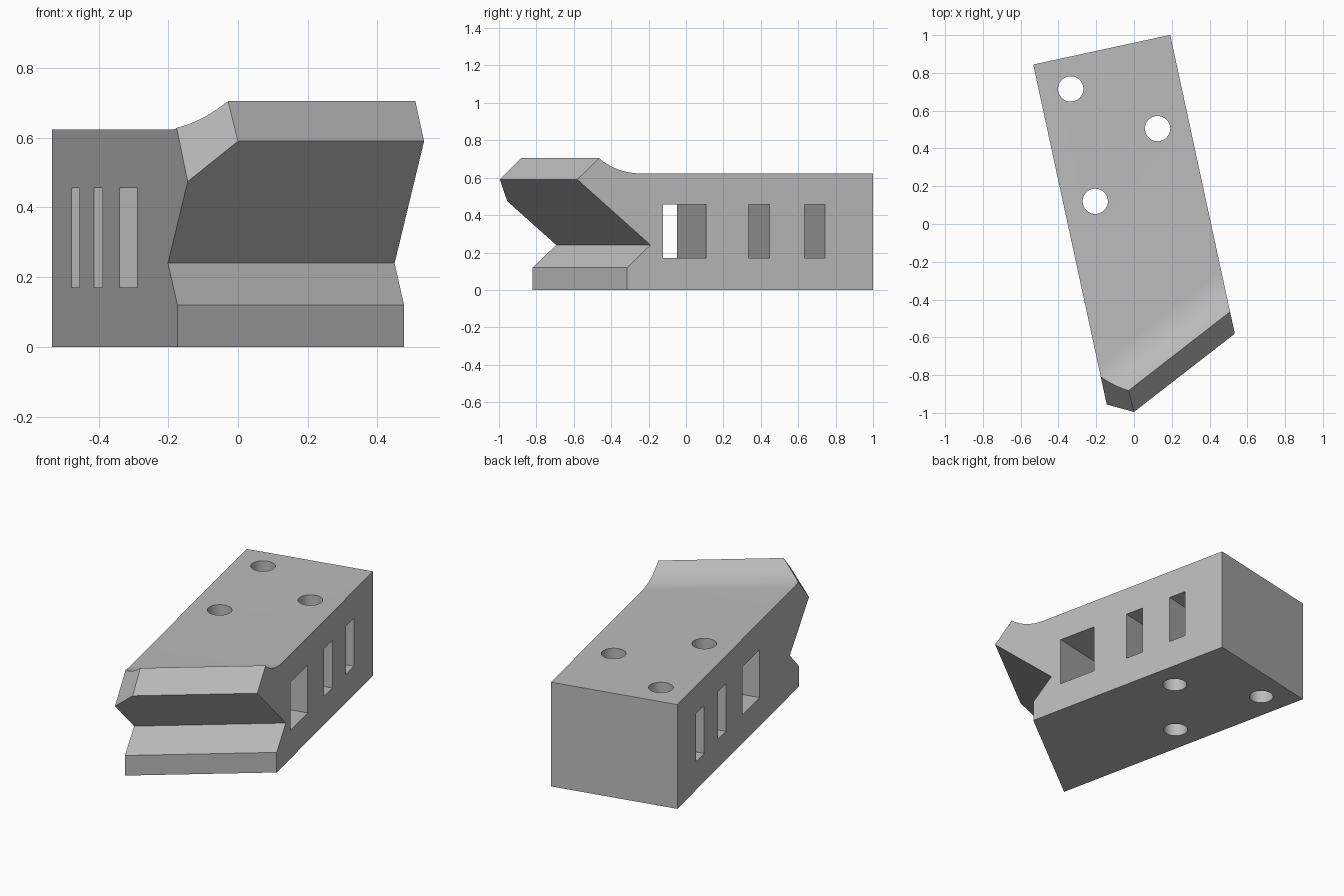
import bpy, bmesh, math
from mathutils import Vector, Matrix

if "Cube" in bpy.data.objects:
    bpy.data.objects.remove(bpy.data.objects["Cube"])

TURN = math.radians(12.2)       # block rotation
JAW = math.radians(37.8)        # direction of the jaw edge
U = Vector((math.cos(TURN), math.sin(TURN), 0))
V = Vector((-math.sin(TURN), math.cos(TURN), 0))
D = Vector((math.cos(JAW), math.sin(JAW), 0))
N = Vector((math.sin(JAW), -math.cos(JAW), 0))
Z = Vector((0, 0, 1))
LEFT, RIGHT, BACK = -0.343, 0.399, 0.938

grey = bpy.data.materials.new("light_grey")
grey.diffuse_color = (0.5, 0.5, 0.5, 1)
grey.use_nodes = True
grey.node_tree.nodes["Principled BSDF"].inputs["Base Color"].default_value = grey.diffuse_color


def add_object(name, bm):
    bmesh.ops.recalc_face_normals(bm, faces=bm.faces)
    mesh = bpy.data.meshes.new(name)
    bm.to_mesh(mesh)
    bm.free()
    obj = bpy.data.objects.new(name, mesh)
    bpy.context.collection.objects.link(obj)
    mesh.materials.append(grey)
    return obj


# Jaw profile: (distance towards the jaw, height)
profile = [(-2, 0), (0.541, 0), (0.541, 0.12), (0.425, 0.24),
           (0.786, 0.59), (0.679, 0.705)]
start, base, run, rise = 0.475, 0.623, 0.204, 0.082
radius = (run * run + rise * rise) / (2 * rise)
sweep = math.asin(run / radius)
for i in range(11, -1, -1):     # hollow curve behind the lip
    a = sweep * i / 12
    profile.append((start + radius * math.sin(a), base + radius * (1 - math.cos(a))))
profile.append((-2, base))

# Block: sweep the profile along the jaw, then trim its sides, back and tip corner
bm = bmesh.new()
face = bm.faces.new([bm.verts.new(N * p + Z * z - D * 4) for p, z in profile])
swept = bmesh.ops.extrude_face_region(bm, geom=[face])["geom"]
bmesh.ops.translate(bm, vec=D * 8, verts=[g for g in swept if isinstance(g, bmesh.types.BMVert)])
bmesh.ops.recalc_face_normals(bm, faces=bm.faces)
trims = [(U * LEFT, -U), (U * RIGHT, U), (V * BACK, V),
         (Vector((0, -0.995, 0.59)), Vector((-0.576, -0.648, 0.498)))]
for point, normal in trims:
    cut = bmesh.ops.bisect_plane(bm, geom=bm.verts[:] + bm.edges[:] + bm.faces[:],
                                 plane_co=point, plane_no=normal, clear_outer=True)
    rim = [g for g in cut["geom_cut"] if isinstance(g, bmesh.types.BMEdge)]
    bmesh.ops.holes_fill(bm, edges=rim, sides=0)
block = add_object("clamp_block", bm)

# Cutters: three bolt holes and three cross slots
cutters = []
for x, y in [(-0.335, 0.715), (0.125, 0.505), (-0.205, 0.12)]:
    bm = bmesh.new()
    bmesh.ops.create_cone(bm, cap_ends=True, segments=48, radius1=0.067, radius2=0.067,
                          depth=2, matrix=Matrix.Translation((x, y, 0.3)))
    cutters.append(add_object("bolt_hole_cutter", bm))
for v0, v1 in [(0.563, 0.673), (0.256, 0.37), (-0.213, 0.024)]:
    bm = bmesh.new()
    place = (Matrix.Rotation(TURN, 4, 'Z') @ Matrix.Translation((0, (v0 + v1) / 2, 0.313))
             @ Matrix.Diagonal((2, v1 - v0, 0.286, 1)))
    bmesh.ops.create_cube(bm, size=1, matrix=place)
    cutters.append(add_object("slot_cutter", bm))

bpy.context.view_layer.objects.active = block
for cutter in cutters:
    mod = block.modifiers.new("cut", 'BOOLEAN')
    mod.operation, mod.solver, mod.object = 'DIFFERENCE', 'EXACT', cutter
    bpy.ops.object.modifier_apply(modifier=mod.name)
    bpy.data.objects.remove(cutter)

# Smooth the curve and hole walls, keep the edges sharp
block.select_set(True)
bpy.ops.object.shade_smooth_by_angle(angle=math.radians(25))
